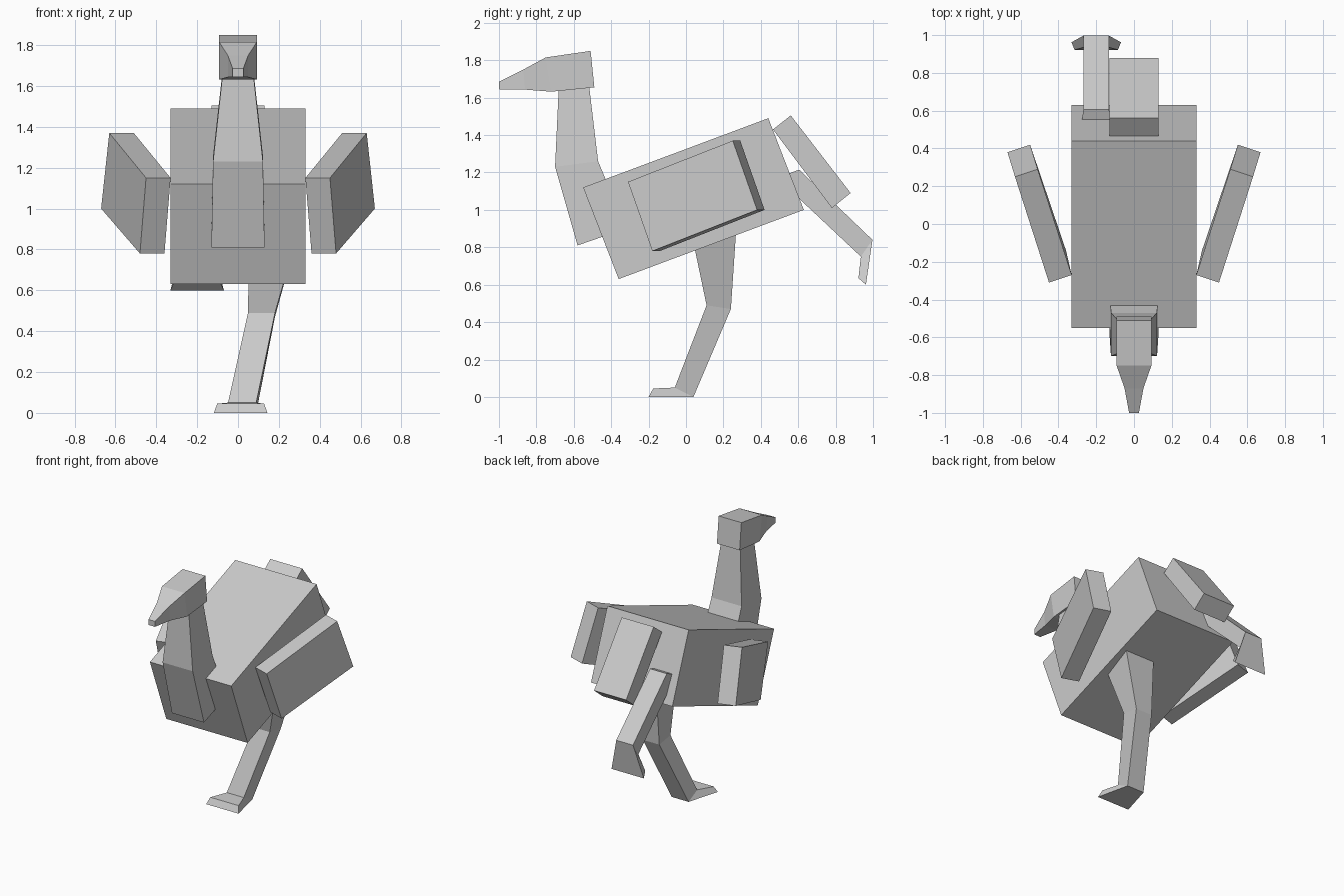
import bpy, bmesh

cube = bpy.data.objects.get("Cube")
if cube:
    bpy.data.objects.remove(cube)

grey = bpy.data.materials.new("plain grey")
grey.use_nodes = True
COLOR = (0.6, 0.6, 0.6, 1)
grey.diffuse_color = COLOR
grey.node_tree.nodes["Principled BSDF"].inputs["Base Color"].default_value = COLOR


def loft(name, rings):
    """Skin a chain of four-cornered rings and cap both ends."""
    bm = bmesh.new()
    loops = [[bm.verts.new(p) for p in ring] for ring in rings]
    for a, b in zip(loops, loops[1:]):
        for i in range(4):
            j = (i + 1) % 4
            bm.faces.new((a[i], a[j], b[j], b[i]))
    bm.faces.new(loops[0][::-1])
    bm.faces.new(loops[-1])
    bmesh.ops.recalc_face_normals(bm, faces=bm.faces)
    mesh = bpy.data.meshes.new(name)
    bm.to_mesh(mesh)
    bm.free()
    mesh.materials.append(grey)
    obj = bpy.data.objects.new(name, mesh)
    bpy.context.collection.objects.link(obj)
    return obj


def ring(x, w, a, b, wb=None):
    """Ring from two (y, z) edges centred on x, with half widths w and wb."""
    wb = wb or w
    return [(x - w, *a), (x + w, *a), (x + wb, *b), (x - wb, *b)]


# Body and tail: slanted boxes
loft("body", [ring(0, 0.33, (-0.55, 1.12), (-0.36, 0.63)),
              ring(0, 0.33, (0.44, 1.49), (0.63, 1.0))])
loft("tail", [ring(0, 0.13, (0.56, 1.505), (0.465, 1.43)),
              ring(0, 0.13, (0.88, 1.09), (0.78, 1.01))])

# Neck: bent and tapering towards the head
loft("neck", [ring(0, 0.13, (-0.58, 0.81), (-0.32, 0.9)),
              ring(0, 0.122, (-0.70, 1.23), (-0.47, 1.26)),
              ring(0, 0.075, (-0.68, 1.66), (-0.52, 1.68))])

# Head narrowing to a blunt beak
loft("head", [ring(0, 0.092, (-0.51, 1.85), (-0.49, 1.655)),
              ring(0, 0.092, (-0.75, 1.815), (-0.72, 1.632)),
              ring(0, 0.05, (-0.87, 1.75), (-0.86, 1.643)),
              ring(0, 0.026, (-1.0, 1.685), (-1.0, 1.645))])

# Wings: tilted slabs spread outwards, mirrored
outer = [(0.45, -0.31, 1.15), (0.63, 0.25, 1.37),
         (0.67, 0.38, 1.0), (0.48, -0.18, 0.78)]
inner = [(x - 0.12, y + 0.04, z) for x, y, z in outer]
for side, s in (("left", 1), ("right", -1)):
    loft(side + "_wing", [[(s * x, y, z) for x, y, z in face]
                          for face in (outer, inner)])

# Standing leg: thigh, shin and flared foot
loft("left_leg", [ring(0.18, 0.125, (0.02, 0.92), (0.27, 0.92)),
                  ring(0.115, 0.066, (0.11, 0.49), (0.24, 0.47)),
                  ring(0.02, 0.069, (-0.06, 0.05), (0.04, 0)),
                  ring(0.013, 0.115, (-0.175, 0.045), (-0.20, 0), 0.131)])

# Raised leg: kicked back with the foot hanging
loft("right_leg", [ring(-0.2, 0.1, (0.35, 0.95), (0.35, 1.12)),
                   ring(-0.2, 0.068, (0.605, 1.06), (0.605, 1.215)),
                   ring(-0.2, 0.068, (0.935, 0.75), (0.997, 0.84)),
                   ring(-0.2, 0.115, (0.922, 0.635), (0.962, 0.60), 0.131)])
